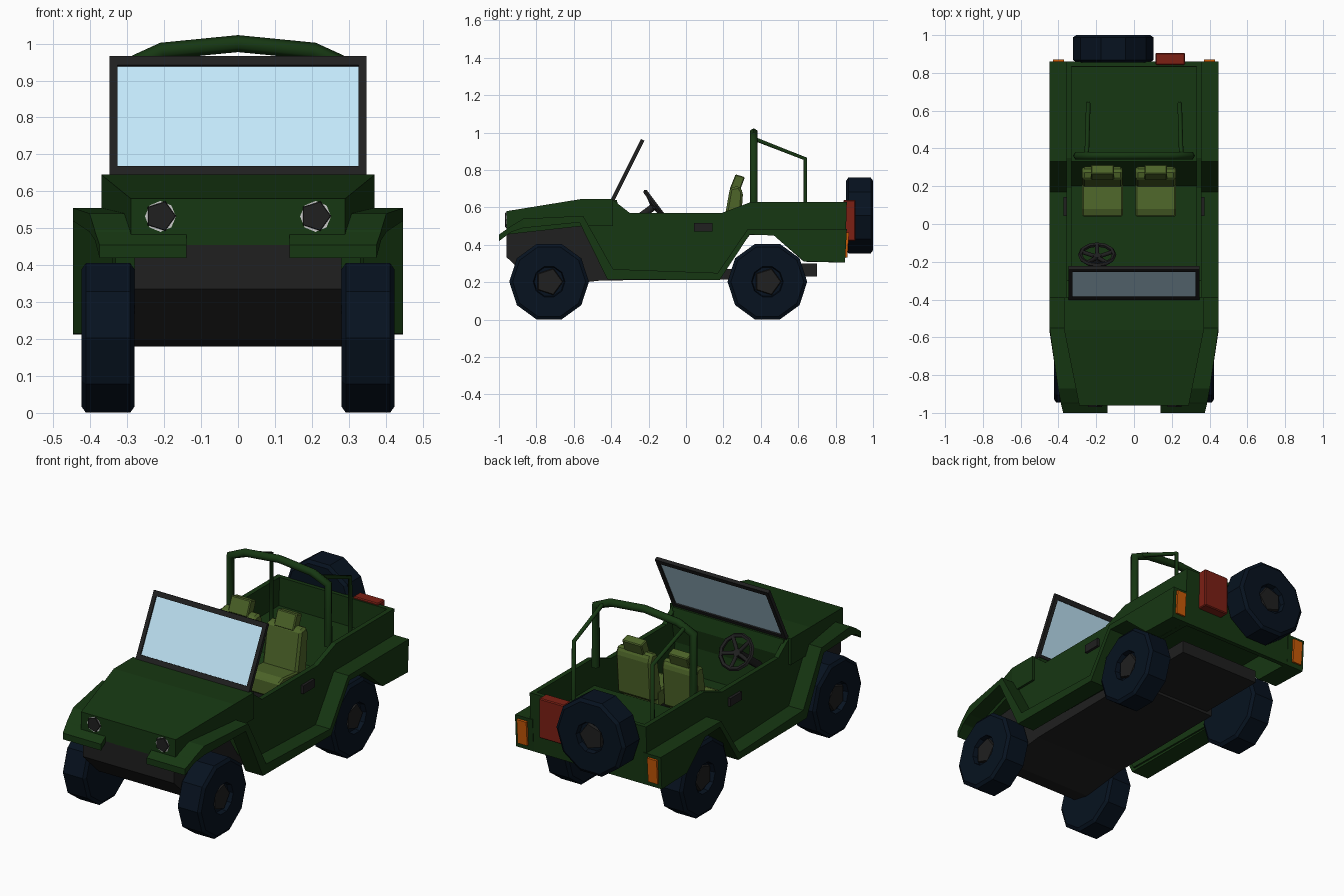
import bpy, bmesh
from math import sin, cos, pi, radians, atan2, hypot
from mathutils import Matrix

if "Cube" in bpy.data.objects:
    bpy.data.objects.remove(bpy.data.objects["Cube"])


def mat(name, r, g, b):
    m = bpy.data.materials.new(name)
    m.diffuse_color = (r, g, b, 1)
    m.use_nodes = True
    m.node_tree.nodes["Principled BSDF"].inputs["Base Color"].default_value = m.diffuse_color
    return m


GREEN = mat("green_paint", .008, .038, .006)
RUBBER = mat("rubber", .002, .006, .014)
DARK = mat("dark_metal", .014, .014, .014)
SEAT = mat("seat_cloth", .075, .13, .022)
RED = mat("red_paint", .2, .014, .007)
ORANGE = mat("orange_lens", .58, .10, .002)
GLASS = mat("glass", .54, .80, .95)
PALE = mat("lamp_rim", .6, .6, .6)


def loft(name, m, loops, caps=True, sx=1):
    """Join equal-length loops of points into one closed skin."""
    bm = bmesh.new()
    rings = [[bm.verts.new((x * sx, y, z)) for x, y, z in lp] for lp in loops]
    n = len(rings[0])
    for a, b in zip(rings, rings[1:]):
        for i in range(n):
            j = (i + 1) % n
            bm.faces.new((a[i], a[j], b[j], b[i]))
    if caps:
        bm.faces.new(rings[0])
        bm.faces.new(rings[-1])
    bmesh.ops.recalc_face_normals(bm, faces=bm.faces)
    me = bpy.data.meshes.new(name)
    bm.to_mesh(me)
    bm.free()
    me.materials.append(m)
    ob = bpy.data.objects.new(name, me)
    bpy.context.collection.objects.link(ob)
    return ob


def prism(name, m, profile, x0, x1):
    """Extrude a side (y, z) profile from x0 to x1."""
    return loft(name, m, [[(x, y, z) for y, z in profile] for x in (x0, x1)])


def box(name, m, c, s, tilt=0):
    x, y, z = (v / 2 for v in s)
    ob = prism(name, m, [(-y, -z), (y, -z), (y, z), (-y, z)], -x, x)
    ob.data.transform(Matrix.Translation(c) @ Matrix.Rotation(tilt, 4, 'X'))
    return ob


def bevel(ob, w):
    b = ob.modifiers.new("bevel", 'BEVEL')
    b.width, b.segments = w, 1
    return ob


def lathe(name, m, rings, n, c, axis):
    """Turn (offset, radius) rings about the x or y axis."""
    loops = []
    for d, r in rings:
        pts = [(r * cos(2 * pi * k / n), r * sin(2 * pi * k / n)) for k in range(n)]
        loops.append([(c[0] + d, c[1] + u, c[2] + v) if axis == 'x' else
                      (c[0] + u, c[1] + d, c[2] + v) for u, v in pts])
    return loft(name, m, loops)


def tube(name, m, pts, r):
    cu = bpy.data.curves.new(name, 'CURVE')
    cu.dimensions, cu.bevel_depth, cu.bevel_resolution = '3D', r, 1
    cu.use_fill_caps = True
    sp = cu.splines.new('POLY')
    sp.points.add(len(pts) - 1)
    for p, q in zip(sp.points, pts):
        p.co = (*q, 1)
    cu.materials.append(m)
    ob = bpy.data.objects.new(name, cu)
    bpy.context.collection.objects.link(ob)
    bpy.ops.object.select_all(action='DESELECT')
    ob.select_set(True)
    bpy.context.view_layer.objects.active = ob
    bpy.ops.object.convert(target='MESH')
    return ob


# Wheels and spare, with a small recessed hub
def wheel(name, c, axis, out):
    lathe(name, RUBBER, [(-.072 * out, .195), (-.06 * out, .213), (.06 * out, .213),
                         (.072 * out, .195), (.072 * out, .085), (.045 * out, .08)], 10, c, axis)
    lathe(name + "_hub", DARK, [(.03 * out, .08), (.06 * out, .07)], 5, c, axis)


for s, side in ((-1, "left"), (1, "right")):
    for y, end in ((-.732, "front"), (.435, "rear")):
        wheel(f"{end}_{side}_wheel", (.352 * s, y, .203), 'x', s)
wheel("spare_wheel", (-.11, .928, .557), 'y', 1)

# Hood with front panel
loft("hood", GREEN, [[(-w, y, zb), (w, y, zb), (w, y, zt), (-w, y, zt)]
                     for y, w, zb, zt in ((-.96, .29, .455, .58), (-.56, .37, .5, .645),
                                          (-.39, .37, .5, .645))])

# Body sides and flared fenders with sill
wall = [(-.55, .52), (-.5, .635), (-.39, .64), (-.30, .57), (.19, .57), (.35, .63),
        (.86, .63), (.85, .305), (.63, .31), (.47, .45), (.34, .455), (.18, .22), (-.40, .23)]
flare = [(-1, .455, -1, .42, .14, .375), (-.95, .49, -.94, .465, .14, .387),
         (-.945, .495, -.935, .468, .27, .388), (-.87, .54, -.87, .49, .28, .402),
         (-.55, .555, -.57, .52, .34, .447), (-.39, .27, -.42, .215, .34, .447),
         (.17, .25, .18, .212, .34, .447), (.33, .485, .34, .455, .34, .447),
         (.47, .485, .47, .45, .34, .447), (.63, .485, .63, .312, .34, .447),
         (.86, .485, .85, .305, .34, .447)]
for s, side in ((-1, "left"), (1, "right")):
    prism(side + "_body_side", GREEN, wall, .33 * s, .357 * s)
    loft(side + "_fender", GREEN, [[(xi, yt, zt), (xo, yt, zt), (xo, yb, zb), (xi, yb, zb)]
                                   for yt, zt, yb, zb, xi, xo in flare], sx=s)
    # Door handle, tail light, headlight
    box(side + "_door_handle", DARK, (.36 * s, .092, .495), (.024, .1, .045))
    box(side + "_tail_light", ORANGE, (.4 * s, .852, .4), (.058, .03, .135), radians(-4))
    lathe(side + "_headlight_rim", PALE, [(0, .042), (-.006, .042)], 8, (.21 * s, -.956, .532), 'y')
    lathe(side + "_headlight", DARK, [(.01, .046), (-.008, .04)], 5, (.21 * s, -.96, .533), 'y')

# Tub: stepped floor, tailgate, dashboard
prism("floor", GREEN, [(-.42, .5), (-.38, .5), (-.36, .30), (.2, .29), (.33, .475), (.85, .475),
                       (.85, .452), (.34, .452), (.2, .26), (-.39, .27)], -.335, .335)
prism("tailgate", GREEN, [(.835, .63), (.86, .63), (.85, .305), (.825, .305)], -.35, .35)
prism("dashboard", GREEN, [(-.4, .64), (-.37, .64), (-.35, .56), (-.37, .45), (-.4, .45)], -.34, .34)

# Chassis
prism("chassis", DARK, [(-.96, .335), (-.96, .457), (-.56, .525), (-.40, .28), (.2, .27),
                        (.3, .27), (.3, .215), (-.45, .21), (-.72, .18), (-.82, .2)], -.28, .28)
box("rear_frame", DARK, (0, .48, .265), (.5, .44, .07))

# Windshield frame and glass
tilt = -atan2(.16, .32)
dy, dz, c = sin(-tilt), cos(-tilt), (-.312, .801)
h = hypot(.16, .32) / 2
box("windshield_glass", GLASS, (0, *c), (.66, .006, 2 * h - .02), tilt)
for s, pos in ((-1, "lower"), (1, "upper")):
    o = s * (h - .013)
    box(pos + "_windshield_frame", DARK, (0, c[0] + o * dy, c[1] + o * dz), (.695, .02, .027), tilt)
    box(f"windshield_post_{pos}", DARK, (s * .337, *c), (.022, .02, 2 * h), tilt)

# Steering wheel with spokes and column
bpy.ops.mesh.primitive_torus_add(major_segments=12, minor_segments=5, major_radius=.09,
                                 minor_radius=.012, location=(-.195, -.163, .612),
                                 rotation=(radians(-53), 0, 0))
rim = bpy.context.object
rim.name = "steering_rim"
rim.data.materials.append(DARK)
for k in range(5):
    a = pi / 2 + k * 2 * pi / 5
    tube(f"steering_spoke_{k + 1}", DARK,
         [(-.195, -.175, .603), (-.195 + .088 * cos(a), -.163 + .053 * sin(a), .612 - .07 * sin(a))], .011)
tube("steering_column", DARK, [(-.195, -.165, .61), (-.195, -.37, .457)], .022)

# Seats
for x, side in ((-.167, "left"), (.115, "right")):
    bevel(prism(side + "_seat_cushion", SEAT, [(.04, .4), (.04, .49), (.08, .505), (.24, .49), (.24, .4)],
                x - .108, x + .108), .008)
    box(side + "_seat_base", DARK, (x, .14, .35), (.17, .17, .12))
    bevel(prism(side + "_seat_back", SEAT, [(.195, .48), (.235, .705), (.285, .715), (.305, .68), (.288, .45), (.21, .43)],
                x - .107, x + .107), .012)
    bevel(prism(side + "_headrest", SEAT, [(.232, .695), (.265, .777), (.315, .762), (.29, .695)],
                x - .06, x + .06), .005)

# Roll bar with rear braces
hoop = [(-.3, .362, .6), (-.3, .362, .94), (-.205, .362, .98), (0, .362, 1.0)]
tube("roll_hoop", GREEN, hoop + [(-x, y, z) for x, y, z in hoop[-2::-1]], .023)
for s, side in ((-1, "left"), (1, "right")):
    tube(side + "_roll_brace", GREEN, [(.25 * s, .37, .965), (.242 * s, .638, .86),
                                       (.242 * s, .638, .47)], .012)

# Fuel can and spare mount
bevel(box("fuel_can", RED, (.192, .874, .53), (.155, .064, .22)), .005)
box("spare_mount", DARK, (-.11, .87, .557), (.1, .06, .1))
